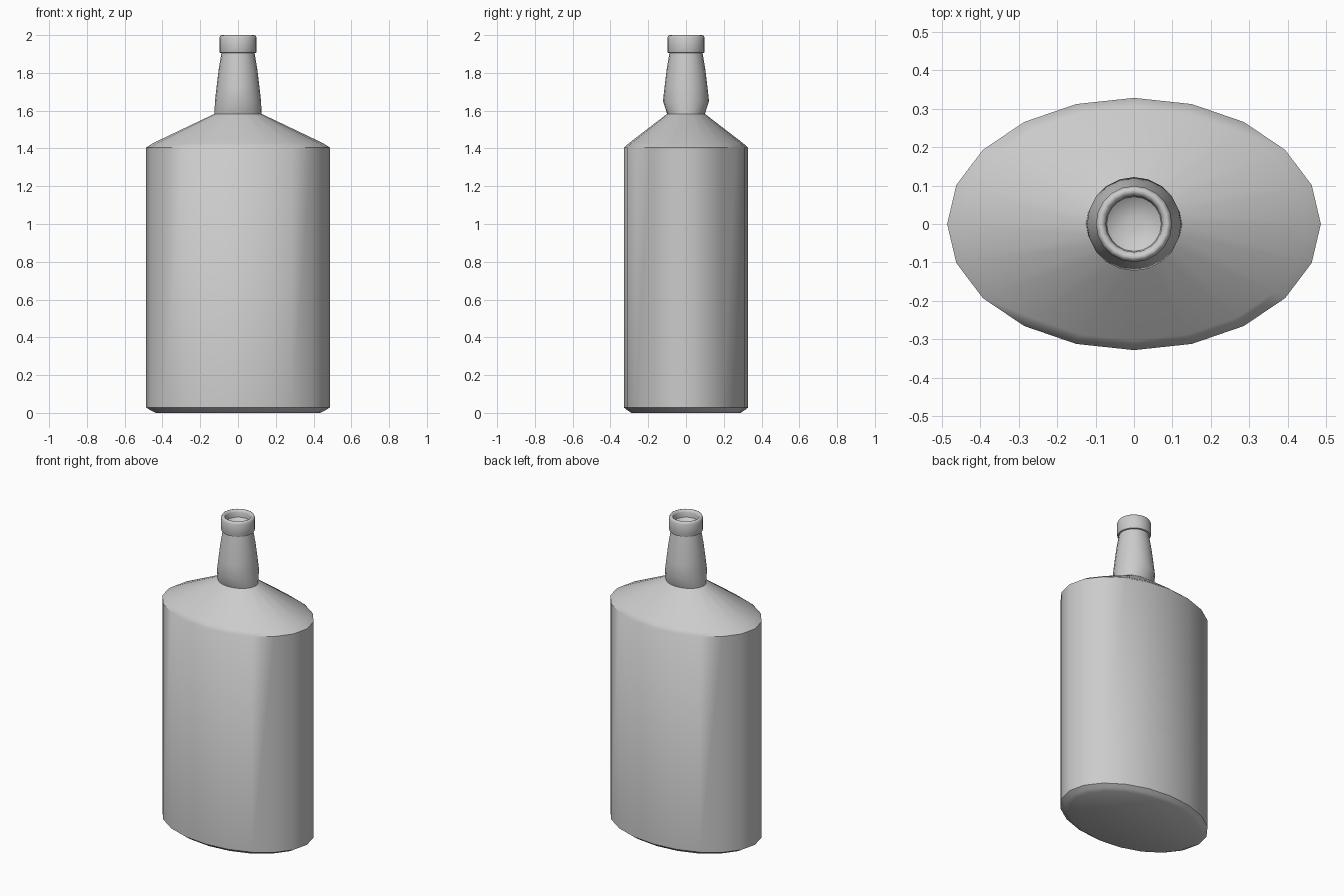
import bpy, bmesh, math

if "Cube" in bpy.data.objects:
    bpy.data.objects.remove(bpy.data.objects["Cube"])

SIDES = 20


def loft(name, rings, cap_top=False):
    """Skin stacked elliptical rings given as (x radius, y radius, z)."""
    bm = bmesh.new()
    loops = []
    for rx, ry, z in rings:
        loops.append([bm.verts.new((rx * math.cos(math.tau * i / SIDES),
                                    ry * math.sin(math.tau * i / SIDES), z))
                      for i in range(SIDES)])
    for a, b in zip(loops, loops[1:]):
        for i in range(SIDES):
            j = (i + 1) % SIDES
            bm.faces.new((a[i], a[j], b[j], b[i]))
    bm.faces.new(loops[0][::-1])
    bm.faces.new(loops[-1])
    mesh = bpy.data.meshes.new(name)
    bm.to_mesh(mesh)
    bm.free()
    obj = bpy.data.objects.new(name, mesh)
    bpy.context.collection.objects.link(obj)
    bpy.ops.object.select_all(action='DESELECT')
    obj.select_set(True)
    bpy.context.view_layer.objects.active = obj
    bpy.ops.object.shade_smooth_by_angle(angle=math.radians(50))
    return obj


def circle(r, z):
    return (r, r, z)


# One continuous skin: base, oval body, shoulder, neck, lip and mouth
base = [(0.435, 0.29, 0.0), (0.46, 0.308, 0.012), (0.486, 0.328, 0.028)]
shoulder = [(0.486, 0.328, 1.405), (0.45, 0.302, 1.428), (0.125, 0.10, 1.583)]
neck = [circle(0.122, 1.65), circle(0.113, 1.73), circle(0.102, 1.82),
        circle(0.088, 1.905)]
lip = [circle(0.096, 1.907), circle(0.099, 1.915), circle(0.099, 1.985),
       circle(0.093, 1.998), circle(0.086, 2.0), circle(0.078, 1.996),
       circle(0.073, 1.985)]
mouth = [circle(0.071, 1.955), circle(0.05, 1.94), circle(0.02, 1.935)]

loft("bottle", base + shoulder + neck + lip + mouth)
